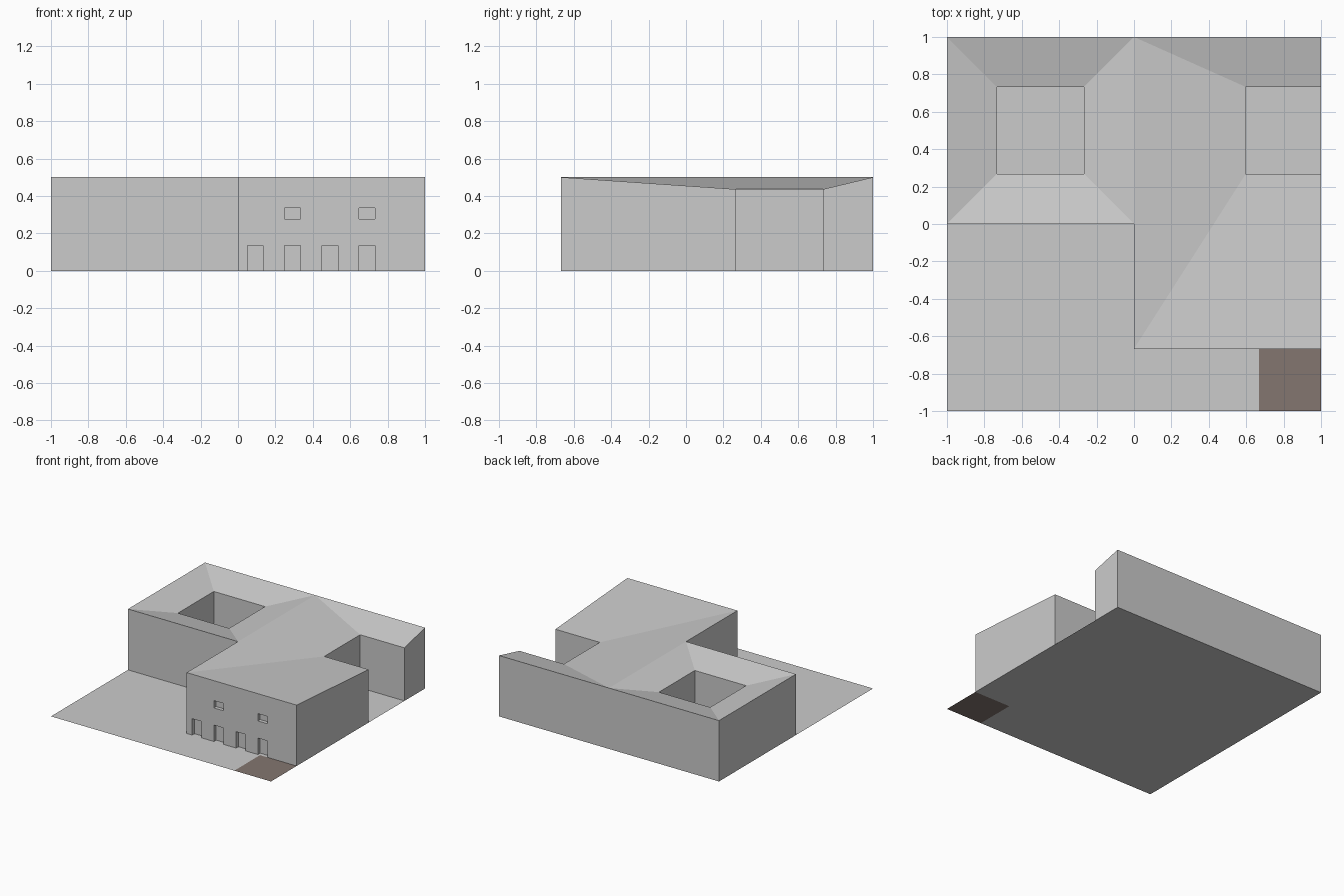
import bpy

if "Cube" in bpy.data.objects:
    bpy.data.objects.remove(bpy.data.objects["Cube"])


def mesh_object(name, verts, faces, colour=None):
    mesh = bpy.data.meshes.new(name)
    mesh.from_pydata(verts, [], faces)
    mesh.update()
    obj = bpy.data.objects.new(name, mesh)
    bpy.context.collection.objects.link(obj)
    if colour:
        mat = bpy.data.materials.new(name + "_colour")
        mat.diffuse_color = colour
        mat.use_nodes = True
        mat.node_tree.nodes["Principled BSDF"].inputs["Base Color"].default_value = mat.diffuse_color
        mesh.materials.append(mat)
    return obj


def loose_quads(name, quads):
    """Object from a list of four-corner faces."""
    verts = [p for q in quads for p in q]
    return mesh_object(name, verts, [range(i, i + 4) for i in range(0, len(verts), 4)])


EAVE, DIP, FRONT, DEPTH = 0.5, 0.436, -0.667, 0.03
A, B = 0.267, 0.733      # courtyard extent in y

# ground with a brown corner patch
P = 0.667
mesh_object("ground", [(-1, -1, 0), (P, -1, 0), (P, -P, 0), (1, -P, 0), (1, 1, 0), (-1, 1, 0)],
            [range(6)])
mesh_object("corner_patch", [(P, -1, 0), (1, -1, 0), (1, -P, 0), (P, -P, 0)], [range(4)],
            (0.23, 0.18, 0.16, 1))

# roof sloping down to a closed and an open courtyard
eaves = [(-1, 0), (0, 0), (0, 1), (-1, 1), (0, FRONT), (1, FRONT), (1, 1)]
rims = [(-B, A), (-A, A), (-A, B), (-B, B), (1, A), (0.597, A), (0.597, B), (1, B)]
roof_verts = [(x, y, EAVE) for x, y in eaves] + [(x, y, DIP) for x, y in rims]
roof_faces = [(0, 1, 8, 7), (1, 2, 9, 8), (2, 3, 10, 9), (3, 0, 7, 10),
              (4, 5, 11, 12), (4, 12, 13, 2, 1), (2, 13, 14, 6)]
mesh_object("roof", roof_verts, roof_faces)

# walls dropped from every open roof edge, except the front facade
edges = {(f[i], f[(i + 1) % len(f)]) for f in roof_faces for i in range(len(f))}
walls = []
for a, b in sorted(edges):
    if (b, a) in edges or (a, b) == (4, 5):
        continue
    p, q = roof_verts[a], roof_verts[b]
    walls.append((q, p, (p[0], p[1], 0), (q[0], q[1], 0)))
loose_quads("walls", walls)

# facade grid with recessed doors and windows
starts, width = (0.05, 0.248, 0.45, 0.648), 0.085
openings = [(x, x + width, 0, 0.135) for x in starts]
openings += [(x, x + width, 0.276, 0.336) for x in starts[1::2]]
xs = sorted({0, 1} | {v for o in openings for v in o[:2]})
zs = sorted({0, EAVE} | {v for o in openings for v in o[2:]})


def panel(x0, x1, z0, z1, y):
    return [(x0, y, z0), (x1, y, z0), (x1, y, z1), (x0, y, z1)]


facade = [panel(x0, x1, z0, z1, FRONT)
          for x0, x1 in zip(xs, xs[1:]) for z0, z1 in zip(zs, zs[1:])
          if (x0, x1, z0, z1) not in openings]
recesses = []
for o in openings:
    outer, inner = panel(*o, FRONT), panel(*o, FRONT + DEPTH)
    recesses.append(inner)
    for i in range(4):
        if i == 0 and o[2] == 0:
            continue     # doors stand on the ground
        j = (i + 1) % 4
        recesses.append((outer[i], outer[j], inner[j], inner[i]))
loose_quads("front_facade", facade)
loose_quads("doors_and_windows", recesses)
